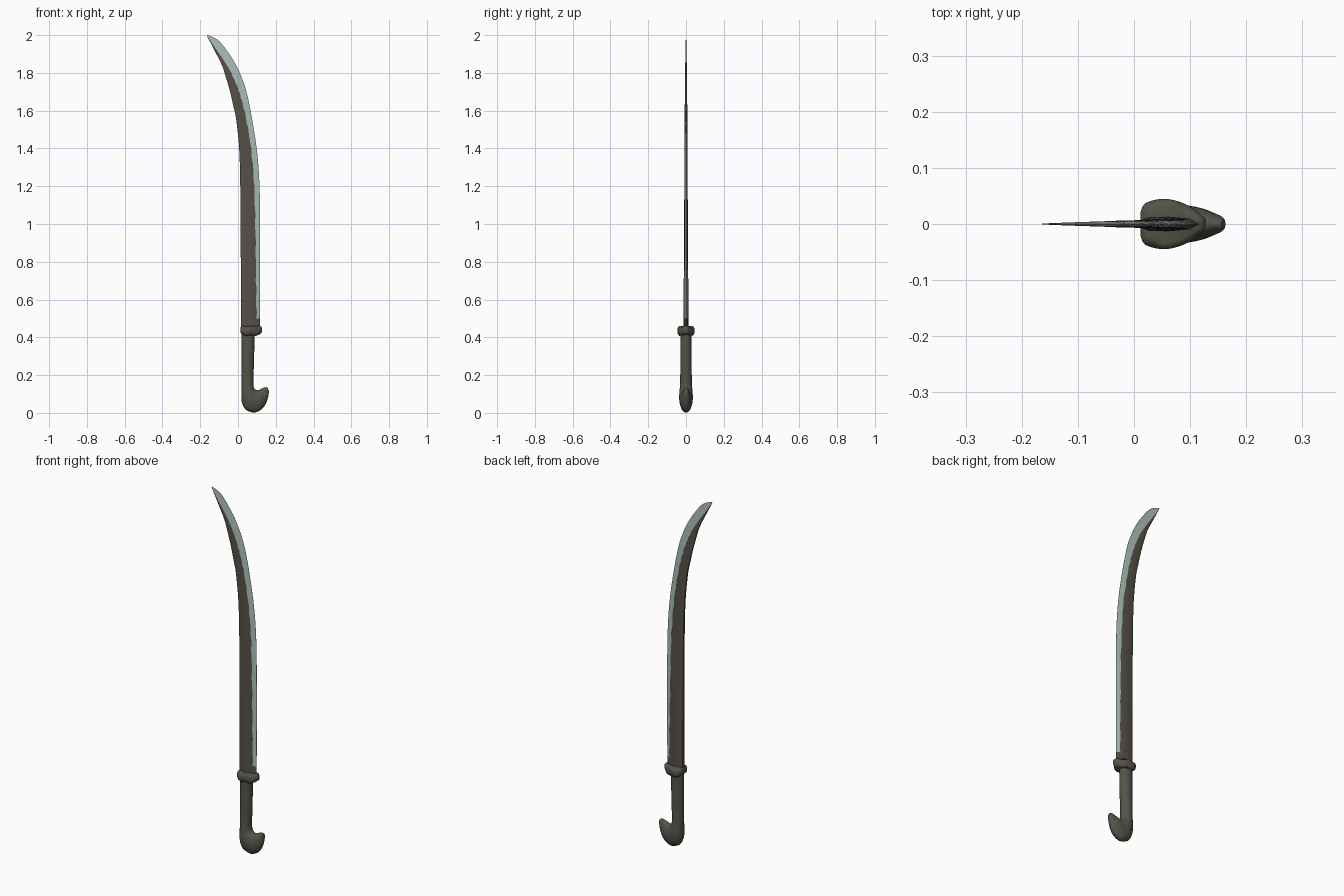
import bpy, math

if "Cube" in bpy.data.objects:
    bpy.data.objects.remove(bpy.data.objects["Cube"])


def material(name, rgb):
    m = bpy.data.materials.new(name)
    m.diffuse_color = (*rgb, 1)
    m.use_nodes = True
    m.node_tree.nodes["Principled BSDF"].inputs["Base Color"].default_value = m.diffuse_color
    return m


GRIP = material("dark olive grip", (0.090, 0.087, 0.066))
DARK = material("dark brown steel", (0.092, 0.081, 0.064))
PALE = material("pale honed steel", (0.40, 0.51, 0.47))


def smooth_rows(rows, steps):
    """Catmull-Rom interpolation between rows of numbers."""
    out = []
    for i in range(len(rows) - 1):
        p0, p1 = rows[max(i - 1, 0)], rows[i]
        p2, p3 = rows[i + 1], rows[min(i + 2, len(rows) - 1)]
        for k in range(steps):
            t = k / steps
            out.append([b + 0.5 * t * (c - a + t * (2*a - 5*b + 4*c - d + t * (3*(b - c) + d - a)))
                        for a, b, c, d in zip(p0, p1, p2, p3)])
    out.append(list(rows[-1]))
    return out


def loft(name, rings, mats, rule=None, angle=40):
    """Skin closed rings of equal length and cap both ends."""
    n = len(rings[0])
    verts = [v for r in rings for v in r]
    faces = [[i*n + j, i*n + (j + 1) % n, (i + 1)*n + (j + 1) % n, (i + 1)*n + j]
             for i in range(len(rings) - 1) for j in range(n)]
    index = [rule(i, j) if rule else 0 for i in range(len(rings) - 1) for j in range(n)]
    faces += [list(range(n))[::-1], list(range(len(verts) - n, len(verts)))]
    mesh = bpy.data.meshes.new(name)
    mesh.from_pydata(verts, [], faces)
    for m in mats:
        mesh.materials.append(m)
    for p, k in zip(mesh.polygons, index + [0, 0]):
        p.material_index = k
    ob = bpy.data.objects.new(name, mesh)
    bpy.context.collection.objects.link(ob)
    bpy.ops.object.select_all(action='DESELECT')
    bpy.context.view_layer.objects.active = ob
    ob.select_set(True)
    bpy.ops.object.mode_set(mode='EDIT')
    bpy.ops.mesh.select_all(action='SELECT')
    bpy.ops.mesh.normals_make_consistent(inside=False)
    bpy.ops.object.mode_set(mode='OBJECT')
    bpy.ops.object.shade_smooth_by_angle(angle=math.radians(angle))
    return ob


# Blade: spine x,z / edge x,z / where the honed band starts / half thickness
stations = smooth_rows([
    (.016, .44, .116, .44, .82, .013),
    (.016, .50, .116, .50, .82, .013),
    (.015, .70, .117, .70, .79, .012),
    (.014, .95, .117, .95, .76, .010),
    (.012, 1.20, .114, 1.20, .72, .009),
    (.006, 1.40, .100, 1.39, .68, .008),
    (-.010, 1.555, .072, 1.57, .63, .007),
    (-.026, 1.63, .045, 1.70, .58, .0065),
    (-.042, 1.70, .018, 1.78, .53, .006),
    (-.062, 1.77, -.015, 1.85, .47, .005),
    (-.085, 1.84, -.053, 1.91, .34, .004),
    (-.125, 1.92, -.105, 1.973, .22, .0025),
    (-.164, 1.995, -.160, 2.0, .15, .0008)], 5)
rings = []
for i, (sx, sz, ex, ez, f, t) in enumerate(stations):
    f += 0.025 * math.sin(i * 2.3) if i < 45 else 0     # slightly uneven honing line
    section = [(0, .65), (.12, .95), (f * .55, 1), (f, .72), (1, .04)]
    half = [(sx + (ex - sx) * u, w * t, sz + (ez - sz) * u) for u, w in section]
    rings.append(half + [(x, -y, z) for x, y, z in reversed(half)])
loft("blade", rings, [DARK, PALE],
     lambda i, j: 1 if i >= 5 and j in (3, 4, 5) else 0, 25)

# Grip with hooked pommel: outer x,z / inner x,z / half width
grip = smooth_rows([
    (.018, .43, .088, .43, .030), (.018, .28, .085, .28, .030),
    (.018, .165, .081, .165, .031), (.018, .10, .083, .137, .034),
    (.020, .058, .090, .126, .036), (.036, .022, .098, .121, .036),
    (.061, .007, .106, .120, .034), (.090, .002, .115, .123, .032),
    (.124, .018, .125, .128, .027), (.148, .050, .136, .133, .020),
    (.161, .090, .147, .136, .014), (.163, .118, .156, .134, .009)], 4)
rings = []
for ox, oz, ix, iz, w in grip:
    oz = max(oz, 0)
    rings.append([((ox + ix) / 2 + (ox - ix) / 2 * math.cos(a), w * math.sin(a),
                   (oz + iz) / 2 + (oz - iz) / 2 * math.cos(a))
                  for a in (k * math.tau / 24 for k in range(24))])
loft("grip_and_pommel", rings, [GRIP])

# Guard collar: blunt behind, narrowing to the cutting side, with a wavy rim
half = smooth_rows([(.012, .022), (.020, .037), (.050, .045), (.080, .040),
                    (.105, .028), (.127, .010)], 3)
outline = half + [(x, -y) for x, y in reversed(half)]
rings = []
for z, s in ((.411, .80), (.419, .96), (.430, 1), (.444, 1), (.453, .93), (.457, .76)):
    rings.append([(.068 + (x - .068) * s, y * s, z + .004 * math.cos((x - .012) * 110))
                  for x, y in outline])
loft("guard", rings, [GRIP], None, 50)
